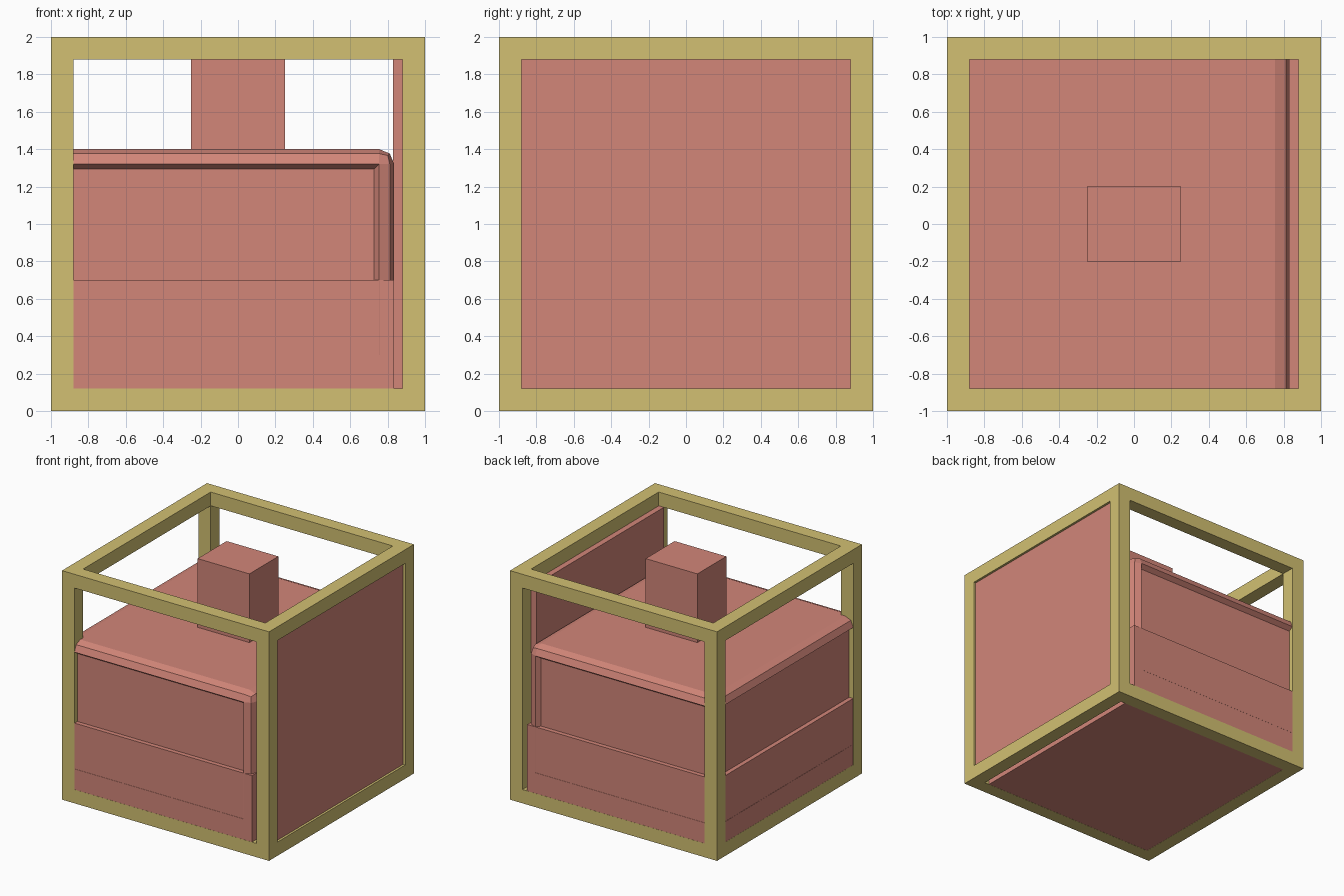
import bpy, bmesh

if "Cube" in bpy.data.objects:
    bpy.data.objects.remove(bpy.data.objects["Cube"])

def material(name, rgb):
    m = bpy.data.materials.new(name)
    m.diffuse_color = (*rgb, 1)
    m.use_nodes = True
    m.node_tree.nodes["Principled BSDF"].inputs["Base Color"].default_value = m.diffuse_color
    return m

YELLOW = material("dull_yellow", (0.645, 0.527, 0.168))
RED = material("dusty_red", (0.645, 0.238, 0.191))

def add_box(bm, lo, hi):
    verts = bmesh.ops.create_cube(bm, size=1)["verts"]
    for v in verts:
        for i in range(3):
            v.co[i] = (lo[i] + hi[i]) / 2 + v.co[i] * (hi[i] - lo[i])

def finish(bm, name, mat):
    me = bpy.data.meshes.new(name)
    bm.normal_update()
    bm.to_mesh(me)
    bm.free()
    me.materials.append(mat)
    ob = bpy.data.objects.new(name, me)
    bpy.context.collection.objects.link(ob)
    return ob

def box(name, lo, hi, mat):
    bm = bmesh.new()
    add_box(bm, lo, hi)
    return finish(bm, name, mat)

# open cube frame: twelve bars, posts fitted between the top and bottom rings
T = 0.12
I = 1 - T
bm = bmesh.new()
for z in (0, 2 - T):
    for s in (-1, 1):
        a, b = sorted((s * I, s))
        add_box(bm, (-1, a, z), (1, b, z + T))
        add_box(bm, (a, -I, z), (b, I, z + T))
for sx in (-1, 1):
    for sy in (-1, 1):
        xa, xb = sorted((sx * I, sx))
        ya, yb = sorted((sy * I, sy))
        add_box(bm, (xa, ya, T), (xb, yb, 2 - T))
finish(bm, "cube_frame", YELLOW)

# side panel, slightly recessed in the frame
box("side_panel", (0.83, -I, T), (0.98, I, 2 - T), RED)

# lower block, a hair inside the frame faces
E = 0.001
box("lower_block", (-1 + E, -1 + E, E), (0.835, 1 - E, 0.7), RED)

# upper block: rounded edges, with sloped recesses in the sides
bm = bmesh.new()
add_box(bm, (-1, -1, 0.3), (0.835, 1, 1.4))
edges = [e for e in bm.edges if max(v.co.z for v in e.verts) > 1]
bmesh.ops.bevel(bm, geom=edges, offset=0.08, offset_type='OFFSET',
                segments=2, profile=0.5, affect='EDGES')
bm.normal_update()
sides = [f for f in bm.faces if f.calc_area() > 0.5
         and (abs(f.normal.y) > 0.99 or f.normal.x < -0.99)]
bmesh.ops.inset_individual(bm, faces=sides, thickness=0.038, depth=-0.04)
finish(bm, "upper_block", RED)

# top stack
box("top_stack", (-0.25, -0.2, 1.4), (0.25, 0.2, 2), RED)
